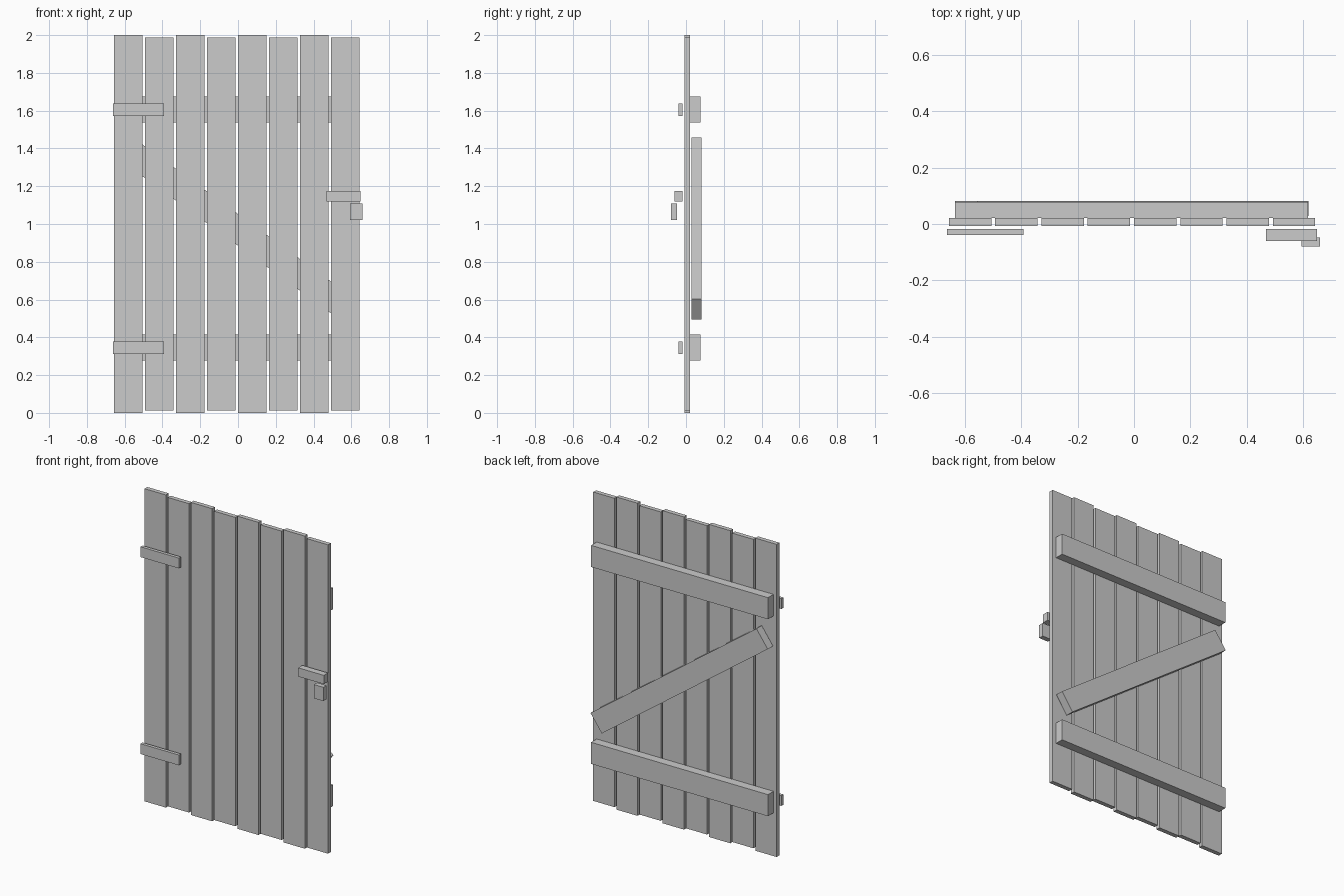
import bpy
from math import radians

if "Cube" in bpy.data.objects:
    bpy.data.objects.remove(bpy.data.objects["Cube"])


def box(name, x, y, z):
    """Box spanning the given (min, max) ranges on each axis."""
    spans = (x, y, z)
    bpy.ops.mesh.primitive_cube_add(size=1, location=[(a + b) / 2 for a, b in spans])
    ob = bpy.context.object
    ob.name = name
    ob.scale = [b - a for a, b in spans]
    bpy.ops.object.transform_apply(location=False, rotation=False, scale=True)
    return ob


# Vertical planks, every second one slightly shorter
for i in range(8):
    cx = -0.581 + i * 0.164
    inset = 0.012 * (i % 2)
    box(f"plank_{i + 1}", (cx - 0.075, cx + 0.075), (-0.007, 0.021), (inset, 2 - inset))

# Horizontal battens on the back and hinge straps on the front
for level, zb, zh in (("lower", 0.346, 0.346), ("upper", 1.606, 1.606)):
    box(f"{level}_batten", (-0.635, 0.617), (0.022, 0.078), (zb - 0.069, zb + 0.069))
    box(f"{level}_hinge_strap", (-0.662, -0.391), (-0.039, -0.018), (zh - 0.033, zh + 0.033))

# Diagonal brace on the back
brace = box("diagonal_brace", (-0.734, 0.718), (0.028, 0.081), (0.907, 1.043))
brace.rotation_euler.y = radians(36)

# Latch bar and the catch block below it
box("latch_bar", (0.468, 0.649), (-0.06, -0.018), (1.119, 1.175))
box("latch_catch", (0.593, 0.66), (-0.08, -0.048), (1.021, 1.109))
